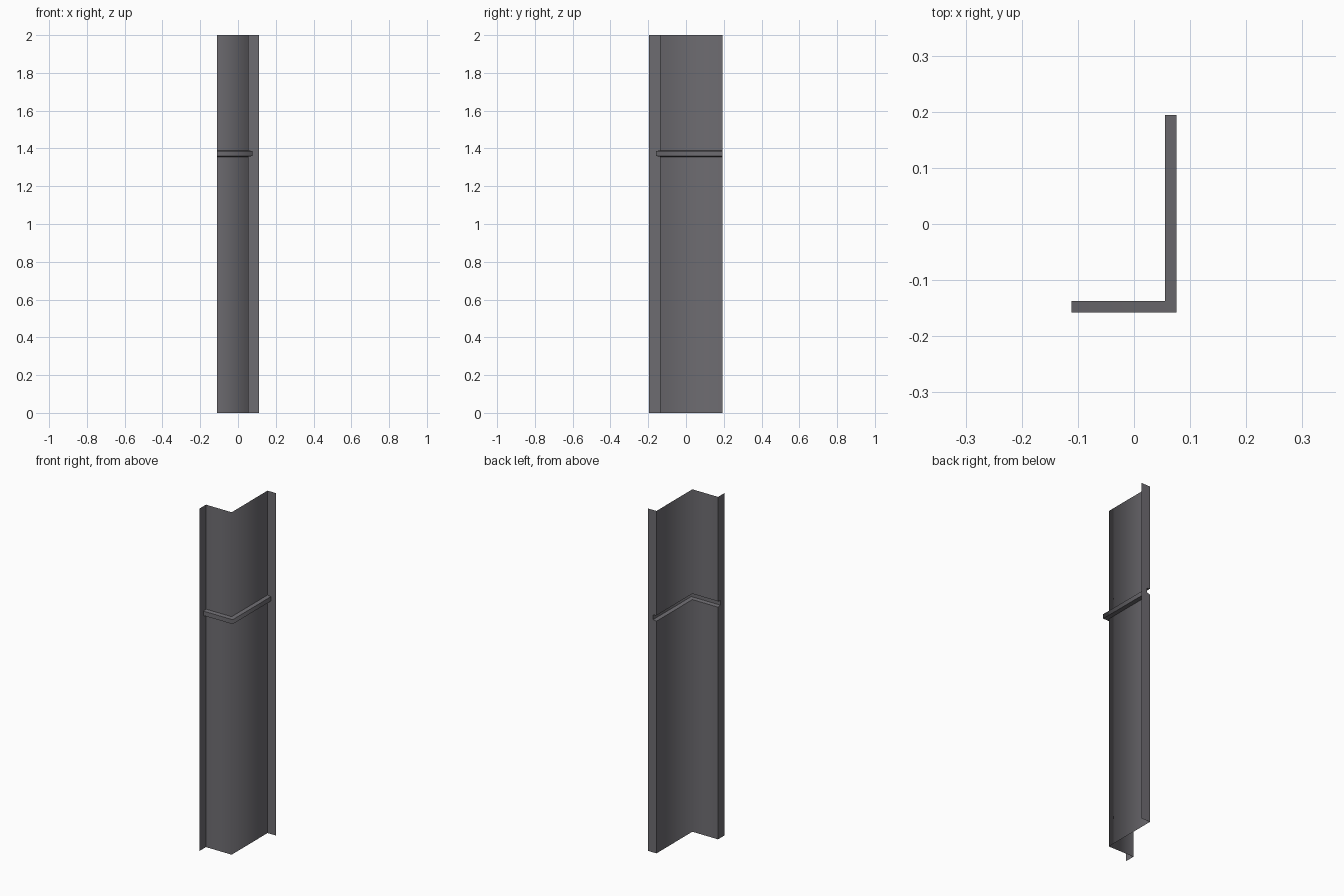
import bpy, bmesh

if "Cube" in bpy.data.objects:
    bpy.data.objects.remove(bpy.data.objects["Cube"])

# one dark grey painted sheet-metal colour
mat = bpy.data.materials.new("dark_grey")
mat.diffuse_color = (0.155, 0.15, 0.165, 1)
mat.use_nodes = True
mat.node_tree.nodes["Principled BSDF"].inputs["Base Color"].default_value = mat.diffuse_color

# vertical section: (outward offset, height), with the pressed rib
SECTION = [(0, 0), (0, 1.356), (0.021, 1.36), (0.021, 1.386), (0, 1.39), (0, 2)]
XL, XC, XR = -0.111, 0.055, 0.111
YF, YC, YB = -0.197, -0.137, 0.194


def add_part(name, columns):
    """Skin a sheet between vertical columns; inner columns stay smooth."""
    bm = bmesh.new()
    cols = [[bm.verts.new(p) for p in c] for c in columns]
    for a, b in zip(cols, cols[1:]):
        for i in range(len(a) - 1):
            bm.faces.new((a[i], b[i], b[i + 1], a[i + 1])).smooth = True
    for e in bm.edges:
        e.smooth = not any(set(e.verts) <= {c[i], d[i]}
                           for c, d in zip(cols, cols[1:]) for i in range(len(c)))
    me = bpy.data.meshes.new(name)
    bm.to_mesh(me)
    bm.free()
    me.materials.append(mat)
    ob = bpy.data.objects.new(name, me)
    bpy.context.collection.objects.link(ob)


# section columns at the two ends and the mitred corner
left = [(XL, YC - o, z) for o, z in SECTION]
corner = [(XC + o, YC - o, z) for o, z in SECTION]
back = [(XC + o, YB, z) for o, z in SECTION]
add_part("ribbed_corner_panel", [left, corner, back])

# end flanges, notched by the rib section
add_part("left_flange", [[(XL, YF, z) for o, z in SECTION], left])
add_part("back_flange", [back, [(XR, YB, z) for o, z in SECTION]])
